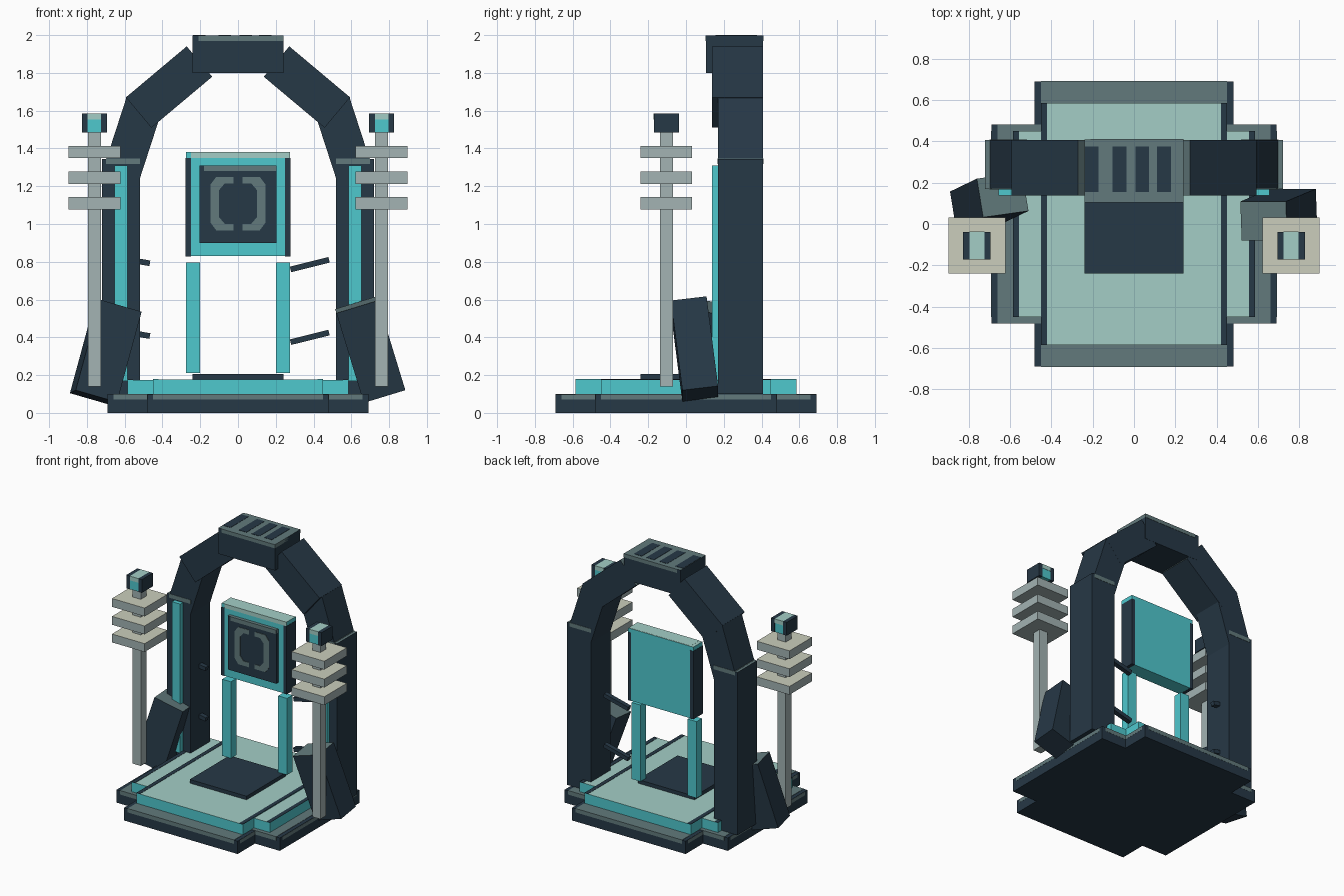
import bpy, bmesh
from math import radians
from mathutils import Vector, Euler

cube = bpy.data.objects.get("Cube")
if cube:
    bpy.data.objects.remove(cube, do_unlink=True)


def material(name, rgb):
    lin = [((c / 255 + 0.055) / 1.055) ** 2.4 for c in rgb]
    m = bpy.data.materials.new(name)
    m.use_nodes = True
    m.diffuse_color = (*lin, 1)
    m.node_tree.nodes["Principled BSDF"].inputs["Base Color"].default_value = (*lin, 1)
    return m


NAVY = material("dark navy", (38, 56, 70))
TRIM = material("slate trim", (98, 122, 124))
TEAL = material("bright teal", (79, 200, 206))
AQUA = material("pale aqua", (164, 206, 198))
STEEL = material("grey steel", (163, 179, 179))
BONE = material("warm bone", (203, 206, 188))


def finish(name, bm, mats):
    me = bpy.data.meshes.new(name)
    bmesh.ops.recalc_face_normals(bm, faces=bm.faces)
    bm.to_mesh(me)
    bm.free()
    for m in mats:
        me.materials.append(m)
    ob = bpy.data.objects.new(name, me)
    bpy.context.collection.objects.link(ob)
    return ob


def block(name, centre, size, side, top=None, rot=(0, 0, 0)):
    """Box with an optional second colour on its upper end."""
    bm = bmesh.new()
    bmesh.ops.create_cube(bm, size=1)
    bmesh.ops.scale(bm, vec=size, verts=bm.verts)
    for f in bm.faces:
        f.normal_update()
        f.material_index = int(top is not None and f.normal.z > 0.9)
    ob = finish(name, bm, [side, top or side])
    ob.location = centre
    ob.rotation_euler = Euler([radians(a) for a in rot])
    return ob


def span(name, x, y, z, side, top=None):
    """Box given by its x, y and z ranges."""
    lo, hi = Vector((min(x), min(y), min(z))), Vector((max(x), max(y), max(z)))
    return block(name, (lo + hi) / 2, hi - lo, side, top)


def sym(v):
    return (-v, v)


# Stepped cross-shaped base with a slate upper edge
for name, w, d, lift in (("long", 0.48, 0.69, 0), ("wide", 0.69, 0.48, 0.001)):
    span(f"base_{name}", sym(w), sym(d), (0, 0.098 + lift), NAVY)
    span(f"base_{name}_trim", sym(w - 0.03), sym(d + 0.001), (0.07, 0.1 + lift), TRIM)
    span(f"base_{name}_side_trim", sym(w + 0.001), sym(d - 0.03), (0.07, 0.097), TRIM)

# Raised teal deck with pale top and dark edge lines
for name, w, d, h in (("long", 0.45, 0.585, 0.178), ("wide", 0.585, 0.45, 0.175)):
    span(f"deck_{name}", sym(w), sym(d), (0.1, h), TEAL, AQUA)
    for s in (-1, 1):
        span(f"deck_{name}_line", (s * (w - 0.03), s * w), sym(d), (h - 0.002, h + 0.002), NAVY)

span("floor_plate", sym(0.24), sym(0.24), (0.17, 0.206), NAVY)

for s in (-1, 1):
    # Arch: pillar, two leaning segments
    span("pillar", (s * 0.52, s * 0.72), (0.17, 0.407), (0.1, 1.345), NAVY, TRIM)
    span("pillar_trim", (s * 0.518, s * 0.7), (0.168, 0.409), (1.317, 1.347), TRIM)
    span("pillar_light", (s * 0.585, s * 0.655), (0.137, 0.18), (0.17, 1.31), TEAL)
    block("arch_lower", (s * 0.56, 0.2885, 1.44), (0.2, 0.236, 0.42), NAVY, TRIM, (0, -18 * s, 0))
    block("arch_upper", (s * 0.365, 0.2725, 1.725), (0.21, 0.269, 0.42), NAVY, TRIM, (0, -50 * s, 0))

    # Lamp post with three collars and a lamp
    x, y = s * 0.76, -0.104
    block("lamp_post", (x, y, 0.815), (0.068, 0.068, 1.35), STEEL)
    for z in (1.11, 1.245, 1.382):
        block("lamp_collar", (x, y, z), (0.276, 0.272, 0.064), STEEL, BONE)
    block("lamp", (x, y, 1.535), (0.13, 0.13, 0.1), TEAL, AQUA)
    block("lamp_trim", (x, y, 1.57), (0.072, 0.134, 0.032), AQUA)
    for e in (-1, 1):
        block("lamp_edge", (x + e * 0.051, y, 1.535), (0.03, 0.133, 0.102), NAVY)

    # Rungs beside the console
    for z in (0.385, 0.77):
        cx = 0.38 if s > 0 else -0.57
        tilt = -14 if s > 0 else 10
        block("rung", (cx, 0.29, z + (0.015 if s > 0 else 0.04)), (0.21, 0.035, 0.03), NAVY, None, (0, tilt, 0))

    # Console legs
    span("console_leg", (s * 0.2, s * 0.275), (0.2, 0.265), (0.21, 0.795), TEAL)
    # Dark edges of the console
    span("console_edge", (s * 0.25, s * 0.277), (0.193, 0.307), (0.829, 1.35), NAVY)

# Leaning buttress blocks
block("left_buttress", (0.7, 0.045, 0.335), (0.23, 0.19, 0.5), NAVY, TRIM, (7, -17, 0))
block("right_buttress", (-0.7, 0.11, 0.32), (0.23, 0.19, 0.5), NAVY, TRIM, (-5, 16, 8))

# Keystone with slotted top
span("keystone", sym(0.24), (0.105, 0.408), (1.8, 1.998), NAVY, TRIM)
span("keystone_trim", (-0.21, 0.24), (0.103, 0.41), (1.97, 1.998), TRIM)
for x in (-0.205, -0.07, 0.04, 0.145):
    span("keystone_slot", (x - 0.033, x + 0.033), (0.155, 0.375), (1.994, 2.0), NAVY)

# Console panel and its screen
span("console_panel", sym(0.275), (0.195, 0.305), (0.83, 1.38), TEAL, AQUA)
span("console_top_trim", (-0.25, 0.275), (0.192, 0.3), (1.35, 1.381), AQUA)
span("screen", sym(0.205), (0.17, 0.2), (0.9, 1.31), NAVY, TRIM)
span("screen_trim", (-0.18, 0.205), (0.167, 0.19), (1.28, 1.311), TRIM)

# Bracket marks on the screen
HALF = [(0.025, 1.25), (0.115, 1.25), (0.145, 1.21), (0.145, 1.108),
        (0.1, 1.108), (0.1, 1.18), (0.07, 1.215), (0.025, 1.215)]
for s in (-1, 1):
    bm = bmesh.new()
    for flip in (False, True):
        pts = [(s * x, 2.216 - z if flip else z) for x, z in HALF]
        face = bm.faces.new([bm.verts.new((x, 0.166, z)) for x, z in pts])
        out = bmesh.ops.extrude_face_region(bm, geom=[face])["geom"]
        moved = [v for v in out if isinstance(v, bmesh.types.BMVert)]
        bmesh.ops.translate(bm, vec=(0, 0.006, 0), verts=moved)
    finish("screen_bracket", bm, [TRIM])
